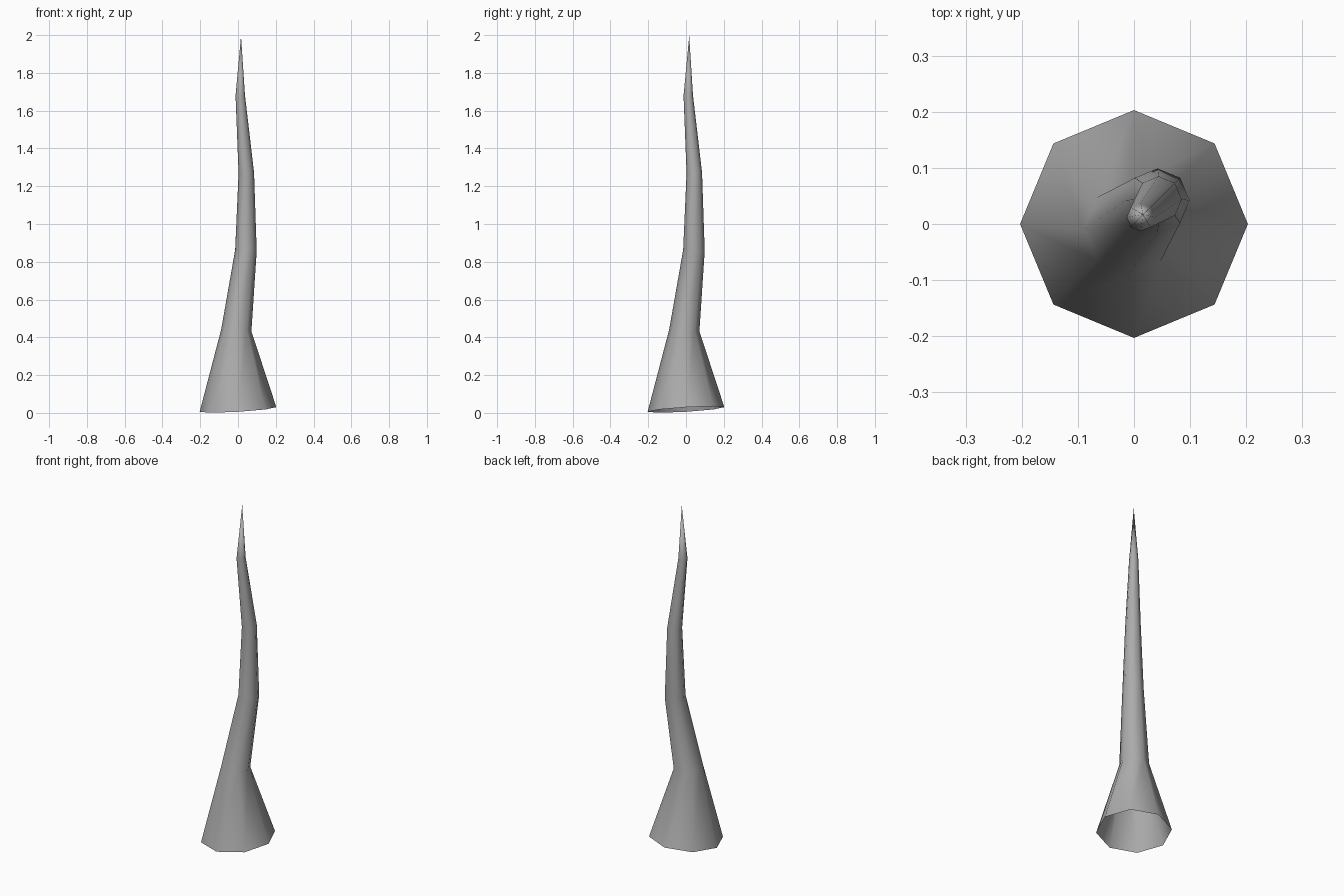
import bpy, bmesh, math

if "Cube" in bpy.data.objects:
    bpy.data.objects.remove(bpy.data.objects["Cube"])

# Cross-sections along the bent horn: centre offset (x = y), height, radius, tilt
SECTIONS = [
    (0.000, 0.018, 0.203, 0.06),
    (-0.009, 0.437, 0.080, -0.06),
    (0.042, 0.860, 0.057, -0.06),
    (0.044, 1.270, 0.041, 0.04),
    (0.012, 1.680, 0.025, 0.04),
]
TIP = (0.016, 0.017, 1.995)
SIDES = 8

bm = bmesh.new()


def ring(c, z, r, tilt):
    verts = []
    for i in range(SIDES):
        a = 2 * math.pi * i / SIDES
        dx, dy = r * math.cos(a), r * math.sin(a)
        verts.append(bm.verts.new((c + dx, c + dy, z + tilt * (dx + dy))))
    return verts


# Side walls, open at the bottom
rings = [ring(*s) for s in SECTIONS]
for low, high in zip(rings, rings[1:]):
    for i in range(SIDES):
        j = (i + 1) % SIDES
        bm.faces.new((low[i], low[j], high[j], high[i]))

# Pointed tip
tip = bm.verts.new(TIP)
for i in range(SIDES):
    bm.faces.new((rings[-1][i], rings[-1][(i + 1) % SIDES], tip))

for f in bm.faces:
    f.smooth = True
mesh = bpy.data.meshes.new("horn")
bm.to_mesh(mesh)
bm.free()
horn = bpy.data.objects.new("horn", mesh)
bpy.context.collection.objects.link(horn)

# Dark grey surface
mat = bpy.data.materials.new("dark_grey")
mat.diffuse_color = (0.41, 0.41, 0.41, 1)
mat.use_nodes = True
mat.node_tree.nodes["Principled BSDF"].inputs["Base Color"].default_value = mat.diffuse_color
mesh.materials.append(mat)
